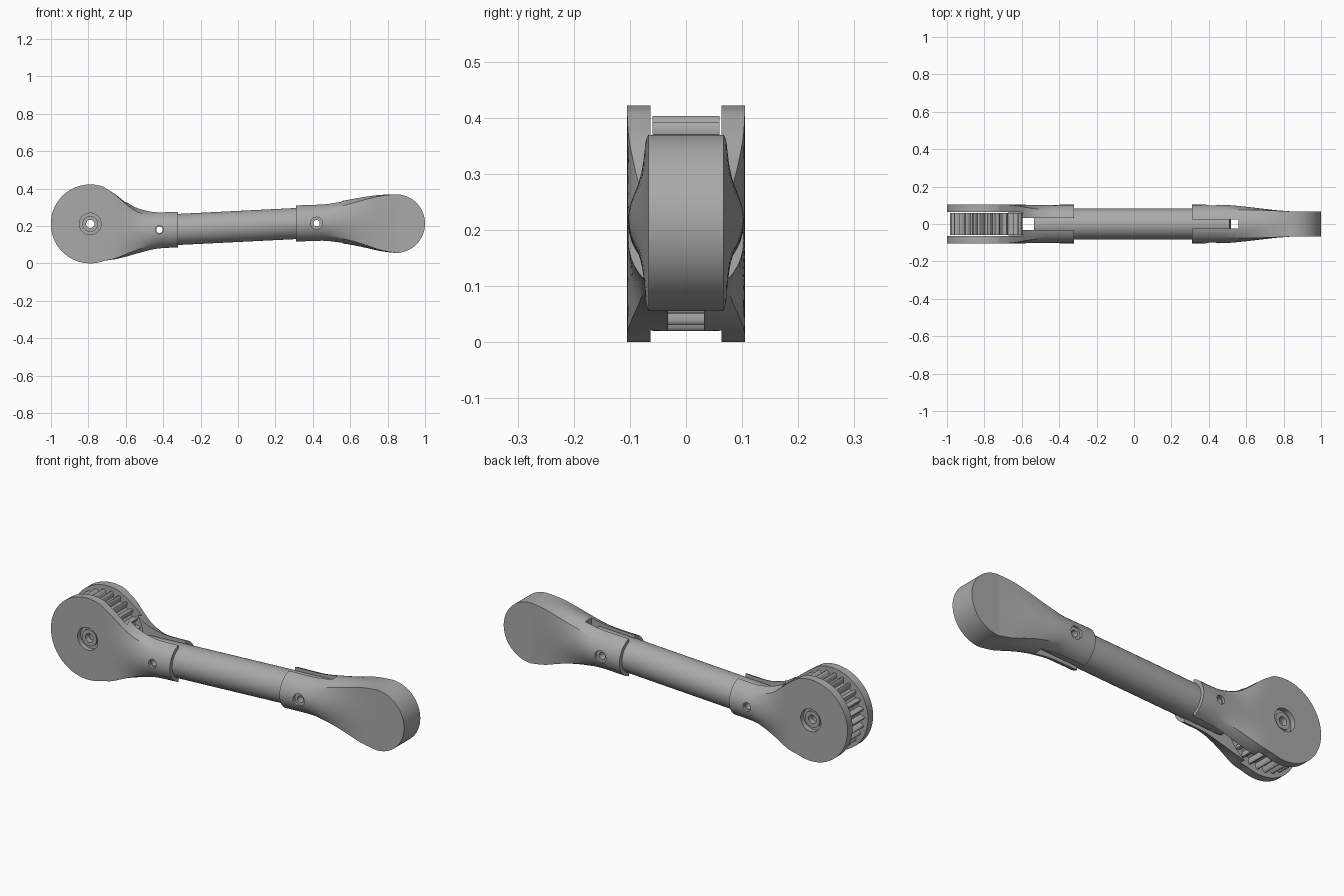
import bpy, bmesh
from math import sin, cos, pi, atan, radians
from mathutils import Matrix, Vector

cube = bpy.data.objects.get("Cube")
if cube:
    bpy.data.objects.remove(cube, do_unlink=True)

grey = bpy.data.materials.new("machined grey")
grey.use_nodes = True
COLOUR = (0.4, 0.4, 0.4, 1)
grey.diffuse_color = COLOUR
grey.node_tree.nodes["Principled BSDF"].inputs["Base Color"].default_value = COLOUR

SLOPE = 0.05
WHEEL = (-0.79, 0.211)     # pulley axis, x and z
PADDLE = (0.843, 0.2125)   # rounded end axis
SCREWS = [(-0.42, 0.18, 0.022), (0.42, 0.215, 0.032)]


def make(name, bm):
    bmesh.ops.recalc_face_normals(bm, faces=bm.faces)
    mesh = bpy.data.meshes.new(name)
    bm.to_mesh(mesh)
    bm.free()
    ob = bpy.data.objects.new(name, mesh)
    ob.data.materials.append(grey)
    bpy.context.collection.objects.link(ob)
    return ob


def cylinder(name, centre, r, length, turn, sides=64):
    bm = bmesh.new()
    bmesh.ops.create_cone(bm, cap_ends=True, segments=sides, radius1=r, radius2=r,
                          depth=length, matrix=Matrix.Translation(centre) @ turn)
    return make(name, bm)


def y_cyl(x, z, r, y0, y1, sides=64):
    return cylinder("cutter", (x, (y0 + y1) / 2, z), r, y1 - y0,
                    Matrix.Rotation(pi / 2, 4, 'X'), sides)


def box(x0, x1, hy, z0, z1):
    bm = bmesh.new()
    bmesh.ops.create_cube(bm, size=1, matrix=Matrix.Translation(((x0 + x1) / 2, 0, (z0 + z1) / 2))
                          @ Matrix.Diagonal((x1 - x0, 2 * hy, z1 - z0, 1)))
    return make("cutter", bm)


def cut(ob, cutters):
    bpy.context.view_layer.objects.active = ob
    for c in cutters:
        c.hide_render = True
        mod = ob.modifiers.new("cut", 'BOOLEAN')
        mod.operation = 'DIFFERENCE'
        mod.solver = 'EXACT'
        mod.object = c
        bpy.ops.object.modifier_apply(modifier=mod.name)
        bpy.data.objects.remove(c, do_unlink=True)


def screw_cutters(x, z, r):
    return [y_cyl(x, z, 0.017, -0.2, 0.2, 32),
            y_cyl(x, z, r, -0.2, -0.088, 32), y_cyl(x, z, r, 0.088, 0.2, 32)]


def refine(keys, steps=4):
    """Smooth the key sections with a Catmull-Rom pass."""
    out = []
    for i in range(len(keys) - 1):
        p = [Vector(keys[min(max(j, 0), len(keys) - 1)]) for j in range(i - 1, i + 3)]
        for s in range(steps):
            t = s / steps
            out.append(0.5 * (2 * p[1] + (p[2] - p[0]) * t
                              + (2 * p[0] - 5 * p[1] + 4 * p[2] - p[3]) * t * t
                              + (3 * p[1] - p[0] - 3 * p[2] + p[3]) * t ** 3))
    return out


def loft(name, keys, axis, r, hy, side, start):
    """Round socket blending to a flat slab that ends in a circular arc."""
    rows = refine([Vector(k) for k in keys])
    n = 36
    for i in range(n + 1):
        a = start + (pi / 2 - start) * i / n
        h = max(r * cos(a), 0.004)
        rows.append((axis[0] + side * r * sin(a), axis[1] - h, axis[1] + h, hy, 1))
    bm = bmesh.new()
    rings = []
    for x, lo, hi, wide, flat in rows:
        flat = min(max(flat, 0), 1)
        ring = []
        for k in range(64):
            c, s = cos(k * pi / 32), sin(k * pi / 32)
            m = max(abs(c), abs(s))
            u, v = c + (c / m - c) * flat, s + (s / m - s) * flat
            ring.append(bm.verts.new((x, wide * u, (lo + hi) / 2 + (hi - lo) / 2 * v)))
        rings.append(ring)
    for a, b in zip(rings, rings[1:]):
        for k in range(64):
            j = (k + 1) % 64
            bm.faces.new((a[k], a[j], b[j], b[k]))
    bm.faces.new(rings[0])
    bm.faces.new(rings[-1])
    return make(name, bm)


# Fork that carries the pulley
fork = loft("pulley_fork", [
    (-0.32, 0.081, 0.281, 0.103, 0), (-0.42, 0.075, 0.278, 0.103, 0),
    (-0.48, 0.064, 0.284, 0.102, 0.12), (-0.55, 0.046, 0.304, 0.102, 0.4),
    (-0.61, 0.031, 0.340, 0.104, 0.7), (-0.66, 0.021, 0.374, 0.105, 0.92),
    (-0.72, 0.0125, 0.4095, 0.105, 1)], WHEEL, 0.211, 0.105, -1, -0.338)
wx, wz = WHEEL
cut(fork, [y_cyl(wx, wz, 0.225, -0.063, 0.063, 96), box(-0.8, -0.3, 0.032, -0.1, 0.5),
           y_cyl(wx, wz, 0.022, -0.2, 0.2, 32)]
    + [y_cyl(wx, wz, r, s * 0.14 - 0.06, s * 0.14 + 0.06, 48) for s in (-1, 1) for r in (0.058,)]
    + screw_cutters(*SCREWS[0]))

# Flat rounded paddle at the other end
paddle = loft("paddle_end", [
    (0.31, 0.113, 0.313, 0.103, 0), (0.45, 0.118, 0.318, 0.103, 0),
    (0.52, 0.112, 0.327, 0.100, 0.12), (0.60, 0.100, 0.342, 0.092, 0.35),
    (0.68, 0.084, 0.356, 0.083, 0.62), (0.76, 0.066, 0.366, 0.074, 0.87),
    (0.843, 0.0555, 0.3695, 0.067, 1)], PADDLE, 0.157, 0.067, 1, 0)
cut(paddle, [box(0.25, 0.56, 0.025, -0.1, 0.5)] + screw_cutters(*SCREWS[1]))

# Connecting tube
tube = cylinder("connecting_tube", (-0.0075, 0, 0.197), 0.083, 1.046,
                Matrix.Rotation(pi / 2 - atan(SLOPE), 4, 'Y'))
cut(tube, [y_cyl(x, z, 0.017, -0.2, 0.2, 32) for x, z, r in SCREWS])

# Toothed pulley
TEETH, SUB = 26, 12
bm = bmesh.new()
outline = []
for i in range(TEETH * SUB):
    wave = max(0.0, cos(2 * pi * i / SUB) + 0.25) / 1.25
    r = 0.168 + 0.025 * wave ** 0.5
    a = 2 * pi * i / (TEETH * SUB)
    outline.append(bm.verts.new((wx + r * cos(a), -0.06, wz + r * sin(a))))
face = bm.faces.new(outline)
new = bmesh.ops.extrude_face_region(bm, geom=[face])["geom"]
bmesh.ops.translate(bm, vec=(0, 0.12, 0), verts=[v for v in new if isinstance(v, bmesh.types.BMVert)])
pulley = make("toothed_pulley", bm)
cut(pulley, [y_cyl(wx, wz, 0.022, -0.2, 0.2, 32)])

# Bearing rings recessed in the fork
rings = []
for side, name in ((-1, "front_bearing_ring"), (1, "back_bearing_ring")):
    ring = y_cyl(wx, wz, 0.042, side * 0.08 - 0.012, side * 0.08 + 0.012, 48)
    ring.name = name
    cut(ring, [y_cyl(wx, wz, 0.022, -0.2, 0.2, 32)])
    rings.append(ring)

for ob in [fork, paddle, tube, pulley] + rings:
    bpy.ops.object.select_all(action='DESELECT')
    ob.select_set(True)
    bpy.context.view_layer.objects.active = ob
    bpy.ops.object.shade_smooth_by_angle(angle=radians(30))
